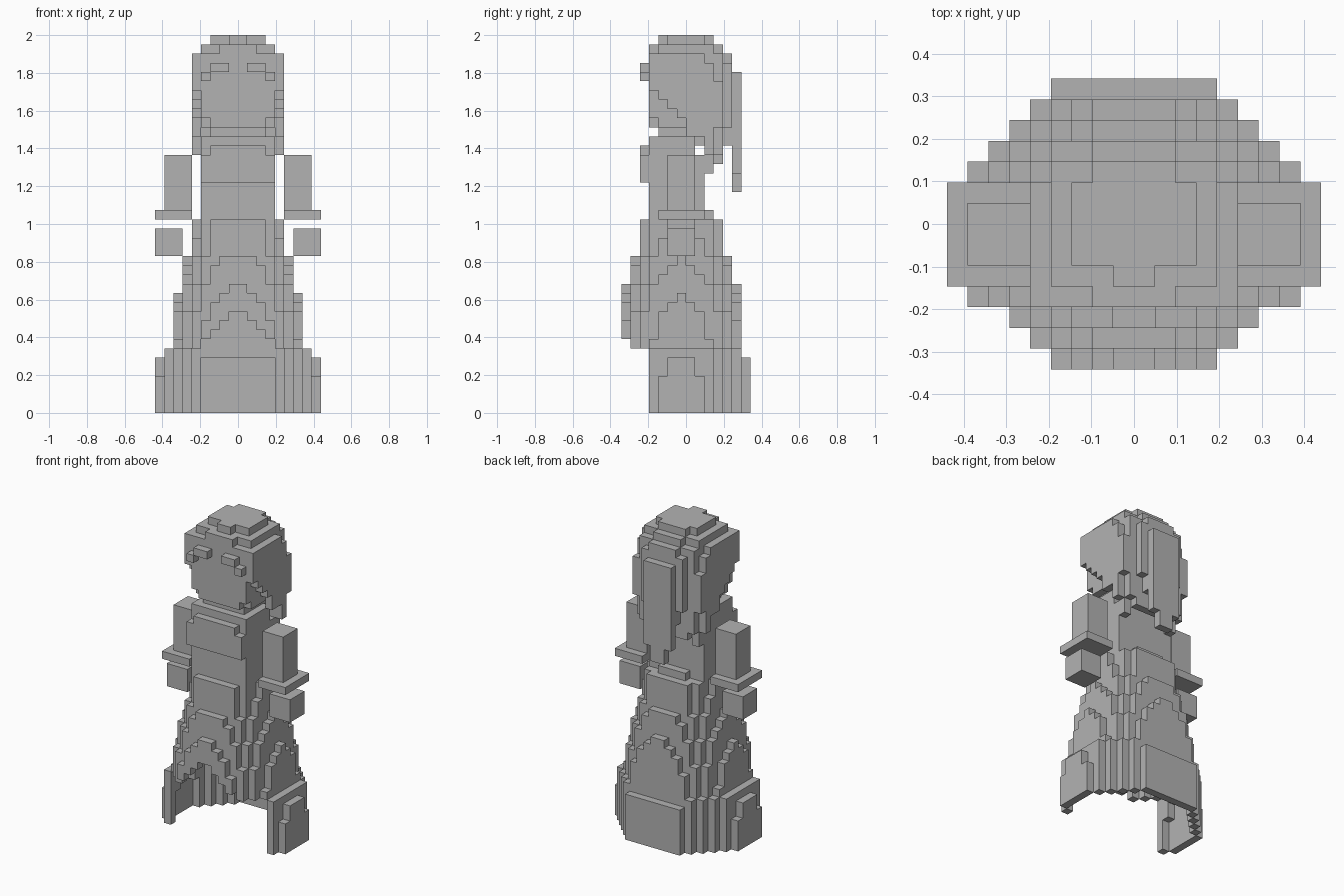
import bpy
import bmesh

U = 2 / 41  # edge of one cube cell

old = bpy.data.objects.get("Cube")
if old:
    bpy.data.objects.remove(old, do_unlink=True)

grey = bpy.data.materials.new("stone grey")
grey.use_nodes = True
grey.diffuse_color = (0.45, 0.45, 0.45, 1)
grey.node_tree.nodes["Principled BSDF"].inputs["Base Color"].default_value = (0.45, 0.45, 0.45, 1)


def block(x0, x1, y0, y1, z0, z1):
    """Set of cells inside a box given in cell units."""
    return {(x, y, z) for x in range(x0, x1) for y in range(y0, y1) for z in range(z0, z1)}


def mid(w, y0, y1, z0, z1):
    """Box centred on x with half width w."""
    return block(-w, w, y0, y1, z0, z1)


def mirrored(cells):
    return cells | {(-1 - x, y, z) for x, y, z in cells}


def build(name, cells):
    """Mesh the exposed sides of a set of cells and merge coplanar faces."""
    bm = bmesh.new()
    verts = {}
    for c in cells:
        for axis in range(3):
            for side in (0, 1):
                n = list(c)
                n[axis] += 2 * side - 1
                if tuple(n) in cells:
                    continue
                corners = []
                for a, b in ((0, 0), (1, 0), (1, 1), (0, 1)):
                    p = list(c)
                    p[axis] += side
                    p[(axis + 1) % 3] += a
                    p[(axis + 2) % 3] += b
                    p = tuple(p)
                    if p not in verts:
                        verts[p] = bm.verts.new([k * U for k in p])
                    corners.append(verts[p])
                bm.faces.new(corners if side else corners[::-1])
    bmesh.ops.dissolve_limit(bm, angle_limit=0.01, verts=bm.verts[:], edges=bm.edges[:])
    mesh = bpy.data.meshes.new(name)
    bm.to_mesh(mesh)
    bm.free()
    mesh.materials.append(grey)
    obj = bpy.data.objects.new(name, mesh)
    bpy.context.collection.objects.link(obj)
    return obj


# Skirt: hollow stepped dome, open below and arched at the front
KNOTS = [(7, 7.2, 7.6), (13, 6.4, 6.1), (16, 5.6, 5.3), (17, 5.4, 4.95), (20, 4.7, 4.8), (21, 3.9, 3.8)]
ARCH = [11, 10, 9, 8, 7]  # lower edge of the front, from the middle outwards


def in_skirt(x, y, z):
    dx, dy = abs(x + 0.5), abs(y + 1)
    if z < 0 or z > 21:
        return False
    if z < 7:
        wide = 9 if z < 4 or (z < 6 and dy < 2) else 8
        back = 7 if z < 6 else 6
        return dx < wide and y < back and dx + dy <= 10.5
    for (z0, a0, b0), (z1, a1, b1) in zip(KNOTS, KNOTS[1:]):
        if z0 <= z <= z1:
            t = (z - z0) / (z1 - z0)
            a, b = a0 + (a1 - a0) * t, b0 + (b1 - b0) * t
            return -7 <= y < 6 and (dx / a) ** 2 + (dy / b) ** 2 <= 1


def skirt_shell():
    cells = set()
    for x, y, z in block(-9, 9, -7, 7, 0, 22):
        near = [(x + 1, y, z), (x - 1, y, z), (x, y + 1, z), (x, y - 1, z), (x, y, z + 1)]
        if not in_skirt(x, y, z) or all(in_skirt(*n) for n in near):
            continue
        ring = int(abs(x + 0.5))
        if y < -4 and z < ARCH[min(ring, 4)]:
            continue
        cells.add((x, y, z))
    return cells


build("skirt", skirt_shell())

# Torso with raised chest panel
build("torso", mid(4, -4, 2, 21, 28) | mid(4, -4, 1, 28, 30)
      | mid(4, -5, -4, 25, 28) | mid(3, -5, -4, 28, 29))

# Arms, cuffs and hands
for side, sign in (("left", 1), ("right", -1)):
    for part, box in (("arm", (5, 8, -2, 1, 21, 28)),
                      ("cuff", (5, 9, -3, 2, 21, 22)),
                      ("hand", (6, 9, -2, 1, 17, 20))):
        cells = block(*box)
        if sign < 0:
            cells = mirrored(cells) - cells
        build(f"{side}_{part}", cells)

# Neck, and head with a narrowing chin
build("neck", mid(3, -3, 2, 29, 31))
head = mid(3, -4, 3, 31, 32) | mid(4, -4, 3, 32, 39) | mid(4, -3, 3, 31, 32)
head |= mid(4, -3, 3, 39, 40) | mid(2, -4, 4, 39, 40)
head |= mid(3, -2, 2, 40, 41) | mid(2, 2, 3, 40, 41) | mid(1, -3, -2, 40, 41)
build("head", head)

# Eyebrows
build("eyebrows", mirrored(block(1, 3, -5, -4, 37, 38) | block(3, 4, -5, -4, 36, 37)))

# Hair at the sides, stepping down from the temples
locks = set()
for i in range(4):
    locks |= block(4, 5, -4 + i, -3 + i, 35 - i, 39)
locks |= block(4, 5, 0, 2, 30, 39) | block(4, 5, 2, 3, 28, 38)
locks |= block(3, 4, 2, 3, 26, 30)
build("side_hair", mirrored(locks))

# Hair at the back, in layered plates
back = mid(4, 3, 4, 28, 39) | mid(3, 3, 4, 27, 28) | mid(5, 3, 4, 31, 36)
back |= mid(3, 4, 5, 31, 38) | mid(2, 4, 5, 29, 39)
back |= mid(2, 5, 6, 26, 37) | mid(1, 5, 6, 24, 26)
build("back_hair", back)
